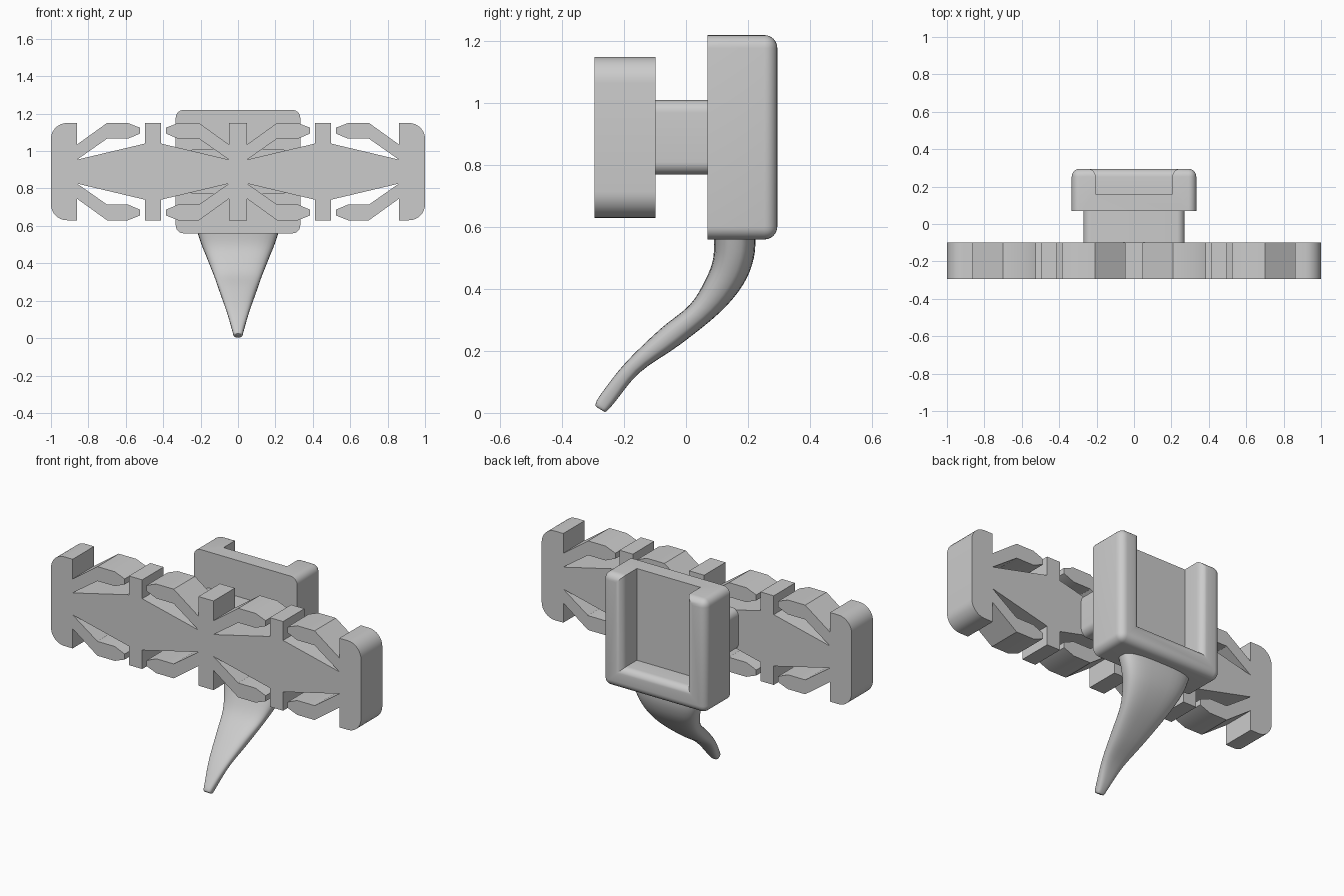
import bpy, bmesh, math
from mathutils import Vector

cube = bpy.data.objects.get("Cube")
if cube:
    bpy.data.objects.remove(cube, do_unlink=True)

GREY = (0.6, 0.6, 0.6, 1)
grey = bpy.data.materials.new("plain grey")
grey.use_nodes = True
grey.diffuse_color = GREY
grey.node_tree.nodes["Principled BSDF"].inputs["Base Color"].default_value = GREY


def finish(bm, name):
    bmesh.ops.recalc_face_normals(bm, faces=bm.faces)
    mesh = bpy.data.meshes.new(name)
    bm.to_mesh(mesh)
    bm.free()
    mesh.materials.append(grey)
    obj = bpy.data.objects.new(name, mesh)
    bpy.context.collection.objects.link(obj)
    bpy.ops.object.select_all(action='DESELECT')
    obj.select_set(True)
    bpy.context.view_layer.objects.active = obj
    bpy.ops.object.shade_smooth_by_angle(angle=math.radians(30))
    return obj


def extrude_outline(points, y0, y1, name):
    """Extrude an (x, z) outline from y0 to y1."""
    bm = bmesh.new()
    face = bm.faces.new([bm.verts.new((x, y0, z)) for x, z in points])
    out = bmesh.ops.extrude_face_region(bm, geom=[face])
    verts = [v for v in out["geom"] if isinstance(v, bmesh.types.BMVert)]
    bmesh.ops.translate(bm, verts=verts, vec=(0, y1 - y0, 0))
    return finish(bm, name)


def corner(cx, cz, r, steps=8):
    angles = [math.pi / 2 * i / steps for i in range(steps + 1)]
    return [(cx + r * math.cos(a), cz + r * math.sin(a)) for a in angles]


def mirror_quarter(quarter, z_mid):
    """Mirror an upper right outline in x, then in z."""
    upper = quarter + [(-x, z) for x, z in reversed(quarter)]
    full = upper + [(x, -z) for x, z in reversed(upper)]
    return [(x, z + z_mid) for x, z in full]


# Front plate: one branching motif repeated around each half's middle post
MID, H, Z = 0.4545, 0.26, 0.89
motif = [(0.406, H), (0.406, 0.145), (0.246, H), (0.134, H), (0.07, 0.235),
         (0.07, 0.203), (0.134, 0.176), (0.246, 0.176), (0.406, 0.064),
         (0.043, 0.15), (0.043, H)]
R = 0.085
quarter = corner(1 - R, H - R, R)
quarter += [(MID + u, v) for u, v in motif]
quarter += [(MID - u, v) for u, v in reversed(motif)]
extrude_outline(mirror_quarter(quarter, Z), -0.295, -0.098, "front_plate")

# Stem joining plate and housing
extrude_outline(mirror_quarter(corner(0.23, 0.08, 0.04), Z), -0.1, 0.075, "stem")

# Housing: block with a recess open to the back and the top
W, IN, BOT, TOP, SILL = 0.333, 0.205, 0.56, 1.22, 0.685
FRONT, FLOOR, BACK = 0.07, 0.16, 0.295
bm = bmesh.new()


def ring(w, y, low):
    return [bm.verts.new(p) for p in
            ((-w, y, low), (w, y, low), (w, y, TOP), (-w, y, TOP))]


front, back = ring(W, FRONT, BOT), ring(W, BACK, BOT)
lip, floor = ring(IN, BACK, SILL), ring(IN, FLOOR, SILL)
bm.faces.new(front)
bm.faces.new(floor)
for i, j in ((0, 1), (1, 2), (3, 0)):
    bm.faces.new((front[i], front[j], back[j], back[i]))
    bm.faces.new((lip[i], lip[j], floor[j], floor[i]))
bm.faces.new((front[3], front[2], back[2], lip[2], floor[2], floor[3], lip[3], back[3]))
bm.faces.new((back[0], back[1], back[2], lip[2], lip[1], lip[0], lip[3], back[3]))
bmesh.ops.recalc_face_normals(bm, faces=bm.faces)
inner = set(floor)
rounded = [e for e in bm.edges
           if any(v in back + lip for v in e.verts) and not inner & set(e.verts)]
bmesh.ops.bevel(bm, geom=rounded, offset=0.042, segments=6, profile=0.5,
                affect='EDGES', clamp_overlap=True)
finish(bm, "housing")

# Curved tail: front edge (y, z), back edge (y, z), half width
stations = [((0.09, 0.58), (0.225, 0.58), 0.222),
            ((0.088, 0.5), (0.219, 0.5), 0.195),
            ((0.065, 0.435), (0.185, 0.415), 0.165),
            ((0.013, 0.35), (0.11, 0.325), 0.13),
            ((-0.084, 0.27), (-0.02, 0.22), 0.096),
            ((-0.197, 0.16), (-0.15, 0.13), 0.061),
            ((-0.275, 0.06), (-0.232, 0.032), 0.032),
            ((-0.292, 0.028), (-0.256, 0.006), 0.024),
            ((-0.286, 0.017), (-0.264, 0.004), 0.015)]
rows = [Vector((*f, *b, w)[:4]).to_tuple() + (w,) for f, b, w in stations]


def smooth_rows(rows, steps=4):
    """Catmull-Rom interpolation between stations."""
    result = []
    for i in range(len(rows) - 1):
        a, b, c, d = (rows[max(0, min(len(rows) - 1, i + k))] for k in (-1, 0, 1, 2))
        for s in range(steps):
            t = s / steps
            result.append([0.5 * (2 * q + (r - p) * t + (2 * p - 5 * q + 4 * r - u) * t ** 2
                                  + (3 * q - p - 3 * r + u) * t ** 3)
                           for p, q, r, u in zip(a, b, c, d)])
    return result + [rows[-1]]


def squarish(value):
    return math.copysign(abs(value) ** 0.7, value)


SIDES = 32
bm = bmesh.new()
loops = []
for fy, fz, by, bz, w in smooth_rows(rows):
    loop = []
    for k in range(SIDES):
        a = 2 * math.pi * k / SIDES
        c, s = squarish(math.cos(a)), squarish(math.sin(a))
        loop.append(bm.verts.new((w * c, (fy + by + (by - fy) * s) / 2,
                                  (fz + bz + (bz - fz) * s) / 2)))
    loops.append(loop)
for lo, hi in zip(loops, loops[1:]):
    for k in range(SIDES):
        n = (k + 1) % SIDES
        bm.faces.new((lo[k], lo[n], hi[n], hi[k]))
bm.faces.new(loops[0])
bm.faces.new(loops[-1])
finish(bm, "curved_tail")
